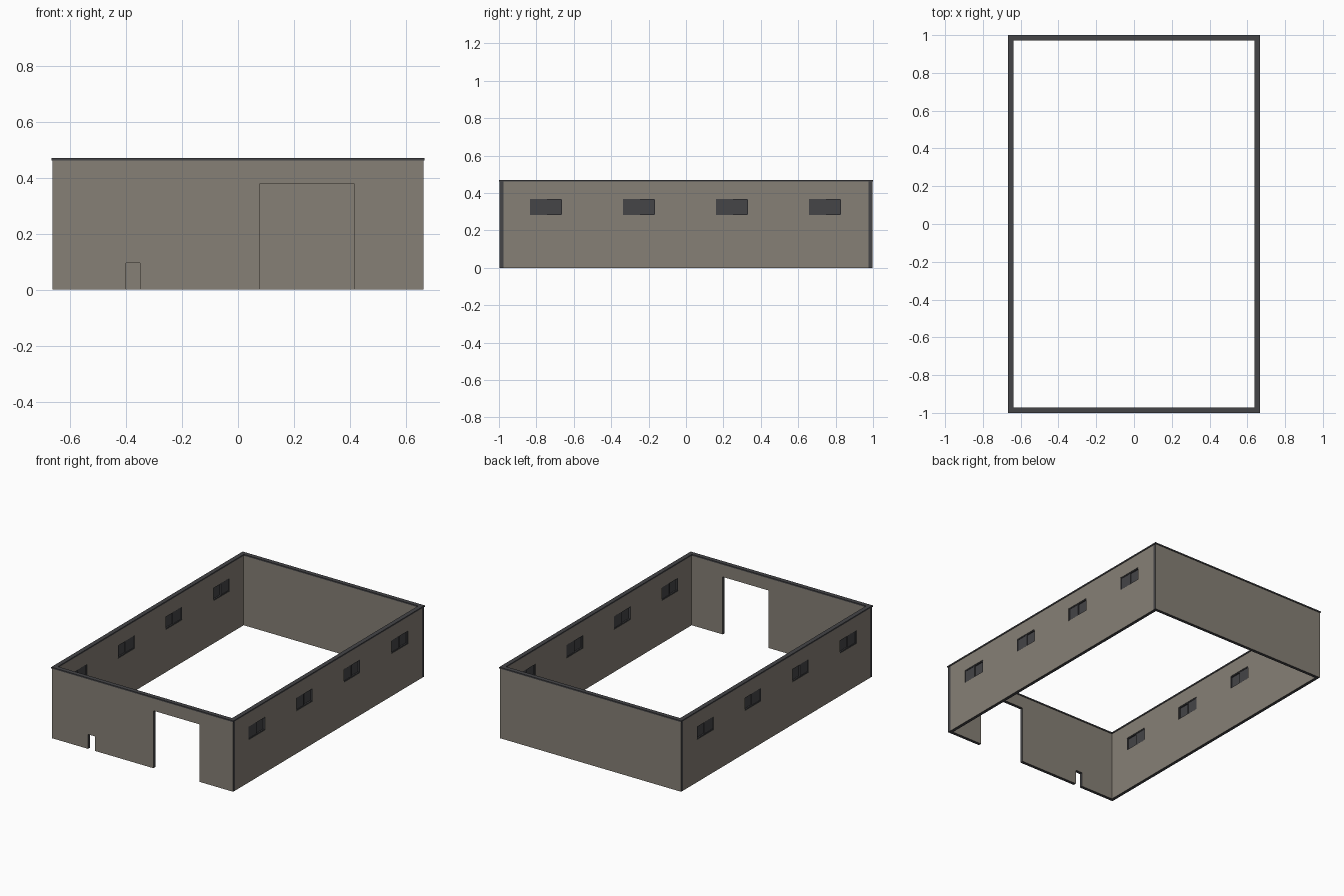
import bpy
from mathutils import Vector

cube = bpy.data.objects.get("Cube")
if cube:
    bpy.data.objects.remove(cube, do_unlink=True)


def material(name, rgb):
    m = bpy.data.materials.new(name)
    m.use_nodes = True
    m.diffuse_color = (*rgb, 1)
    m.node_tree.nodes["Principled BSDF"].inputs["Base Color"].default_value = (*rgb, 1)
    return m


tan = material("wall tan", (0.24, 0.215, 0.18))
dark = material("dark trim", (0.058, 0.058, 0.063))

HX, HY, H = 0.662, 0.996, 0.462   # outer half sizes and wall height
T = 0.021                         # wall thickness
WIN_Z = (0.282, 0.368)
WIN_Y = [-0.748, -0.251, 0.246, 0.743]
WIN_W = 0.171


def add_object(name, verts, faces, mats):
    mesh = bpy.data.meshes.new(name)
    mesh.from_pydata(verts, [], faces)
    for m in mats:
        mesh.materials.append(m)
    ob = bpy.data.objects.new(name, mesh)
    bpy.context.collection.objects.link(ob)
    return ob


def box(name, lo, hi, mat):
    verts = [(x, y, z) for x in (lo[0], hi[0]) for y in (lo[1], hi[1]) for z in (lo[2], hi[2])]
    faces = [(0, 1, 3, 2), (4, 6, 7, 5), (0, 4, 5, 1), (2, 3, 7, 6), (0, 2, 6, 4), (1, 5, 7, 3)]
    return add_object(name, verts, faces, [mat])


def wall(name, centre, along, half, holes):
    """Sheet with rectangular holes, thickened so every cut edge is dark."""
    us = sorted({-half, half, *(u for h in holes for u in h[:2])})
    zs = sorted({0, H, *(z for h in holes for z in h[2:])})
    verts = [Vector(centre) + Vector(along) * u + Vector((0, 0, z)) for u in us for z in zs]
    n, faces = len(zs), []
    for i in range(len(us) - 1):
        for j in range(n - 1):
            u, z = (us[i] + us[i + 1]) / 2, (zs[j] + zs[j + 1]) / 2
            if not any(a < u < b and c < z < d for a, b, c, d in holes):
                faces.append((i * n + j, (i + 1) * n + j, (i + 1) * n + j + 1, i * n + j + 1))
    ob = add_object(name, verts, faces, [tan, dark])
    mod = ob.modifiers.new("thickness", "SOLIDIFY")
    mod.thickness = T
    mod.offset = 0
    mod.material_offset_rim = 1


# End walls, the front one with a large gate and a small hatch
gate = (0.079, 0.414, 0, 0.38)
hatch = (-0.40, -0.35, 0, 0.096)
wall("front_wall", (0, -HY + T / 2, 0), (1, 0, 0), HX, [gate, hatch])
wall("back_wall", (0, HY - T / 2, 0), (1, 0, 0), HX, [])

# Side walls with four sliding windows each
openings = [(y - WIN_W / 2, y + WIN_W / 2, *WIN_Z) for y in WIN_Y]
for side, s in (("left", 1), ("right", -1)):
    cx = s * (HX - T / 2)
    wall(side + "_wall", (cx, 0, 0), (0, 1, 0), HY - T, openings)
    for k, (a, b, c, d) in enumerate(openings, 1):
        name = f"{side}_window_{k}"
        mid, f = (a + b) / 2, 0.005

        def part(label, y0, y1, z0, z1, offset, depth):
            x = cx + s * offset
            box(f"{name}_{label}", (x - depth / 2, y0, z0), (x + depth / 2, y1, z1), dark)

        # Two panes on separate tracks
        part("outer_pane", a, mid + f, c, d, 0.003, 0.004)
        part("inner_pane", mid - f, b, c, d, -0.003, 0.004)
        # Frame bars around the opening and the meeting stile
        part("sill", a, b, c, c + f, 0, 0.016)
        part("head", a, b, d - f, d, 0, 0.016)
        part("jamb_a", a, a + f, c, d, 0, 0.016)
        part("jamb_b", b - f, b, c, d, 0, 0.016)
        part("stile", mid - f / 2, mid + f / 2, c, d, 0, 0.014)

# Coping along the wall tops, slightly overhanging
E, TOP = 0.004, 0.471
W = T + 2 * E
for s, end in ((-1, "front"), (1, "back")):
    ys = sorted((s * (HY + E), s * (HY + E - W)))
    box(end + "_coping", (-HX - E, ys[0], H), (HX + E, ys[1], TOP), dark)
for s, side in ((1, "left"), (-1, "right")):
    xs = sorted((s * (HX + E), s * (HX + E - W)))
    box(side + "_coping", (xs[0], -HY - E + W, H), (xs[1], HY + E - W, TOP), dark)
